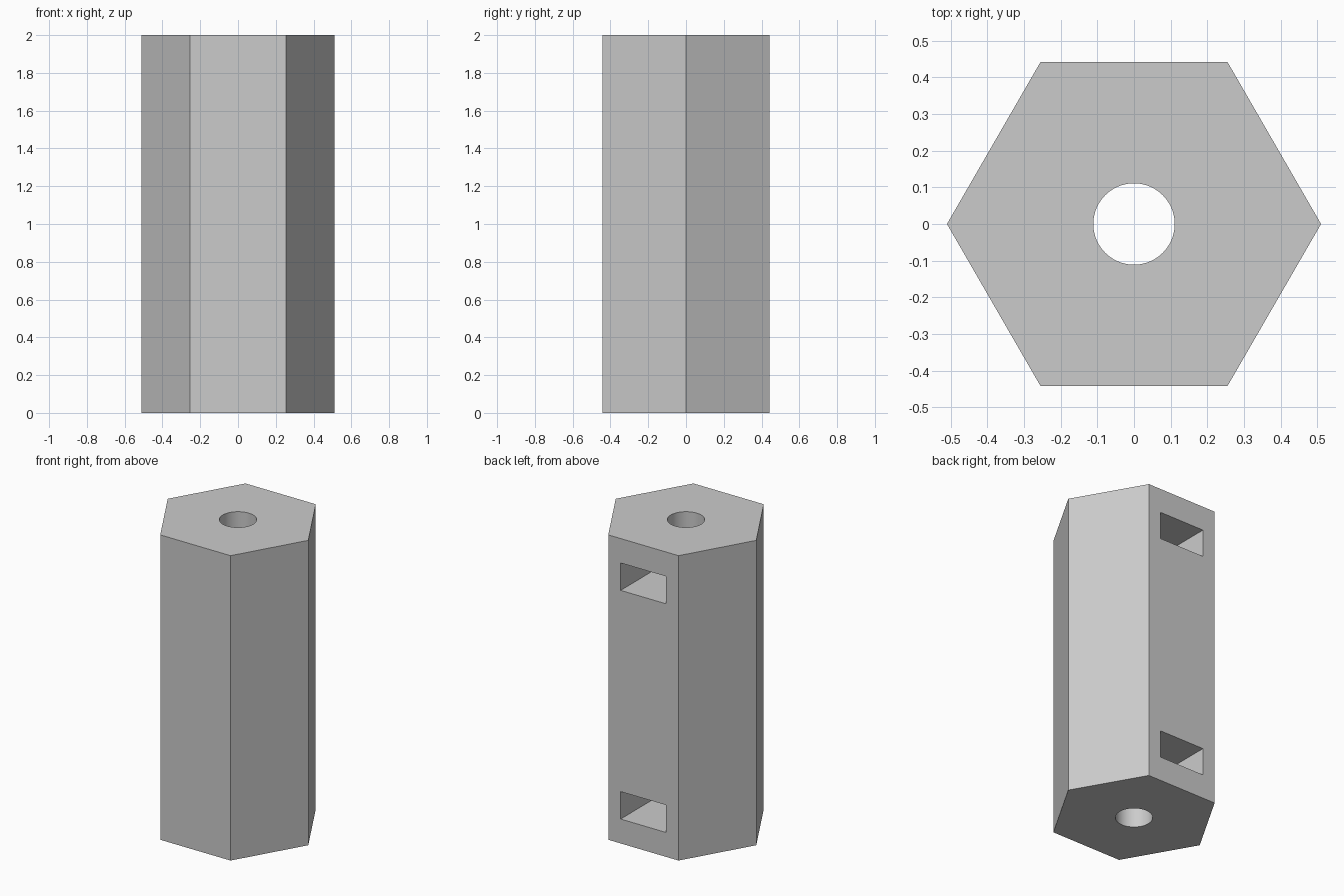
import bpy, bmesh
from math import radians, cos, sin

cube = bpy.data.objects.get("Cube")
if cube:
    bpy.data.objects.remove(cube, do_unlink=True)

HEIGHT = 2.0
RADIUS = 0.51          # hexagon corner radius
BORE = 0.111           # bore radius
SLOT_HALF = 0.165      # half width of a nut slot
SLOT_HEIGHT = 0.18

grey = bpy.data.materials.new("plain grey")
grey.use_nodes = True
colour = (0.6, 0.6, 0.6, 1)
grey.diffuse_color = colour
grey.node_tree.nodes["Principled BSDF"].inputs["Base Color"].default_value = colour


def ring(radius, sides, start=0):
    """Corners of a regular polygon."""
    angles = [radians(start + 360 * i / sides) for i in range(sides)]
    return [(radius * cos(a), radius * sin(a)) for a in angles]


def prism(name, profile, z, height):
    """Extrude a flat profile upward into a solid."""
    bm = bmesh.new()
    face = bm.faces.new([bm.verts.new((x, y, z)) for x, y in profile])
    top = bmesh.ops.extrude_face_region(bm, geom=[face])["geom"]
    verts = [v for v in top if isinstance(v, bmesh.types.BMVert)]
    bmesh.ops.translate(bm, verts=verts, vec=(0, 0, height))
    bmesh.ops.recalc_face_normals(bm, faces=bm.faces)
    mesh = bpy.data.meshes.new(name)
    bm.to_mesh(mesh)
    bm.free()
    mesh.materials.append(grey)
    obj = bpy.data.objects.new(name, mesh)
    bpy.context.collection.objects.link(obj)
    return obj


# Hexagonal body
body = prism("hex_spacer", ring(RADIUS, 6), 0, HEIGHT)

# Central bore, right through
cutters = [prism("bore_cutter", ring(BORE, 64), -0.1, HEIGHT + 0.2)]

# Nut slots: open at the back, ending in a hexagonal seat around the bore
nut = ring(SLOT_HALF / cos(radians(30)), 6, 30)
seat = nut[2:] + nut[:1]                       # drop the corner facing the opening
slot = [(SLOT_HALF, 0.6), (-SLOT_HALF, 0.6)] + seat[:]
for z in (0.16, HEIGHT - 0.16 - SLOT_HEIGHT):
    cutters.append(prism("nut_slot_cutter", slot, z, SLOT_HEIGHT))

# Cut the openings
bpy.ops.object.select_all(action='DESELECT')
bpy.context.view_layer.objects.active = body
body.select_set(True)
for cutter in cutters:
    cutter.hide_render = True
    mod = body.modifiers.new("cut", 'BOOLEAN')
    mod.operation = 'DIFFERENCE'
    mod.solver = 'EXACT'
    mod.object = cutter
    bpy.ops.object.modifier_apply(modifier=mod.name)
    bpy.data.objects.remove(cutter, do_unlink=True)

# Smooth bore, crisp edges elsewhere
bpy.ops.object.shade_smooth_by_angle(angle=radians(30))
